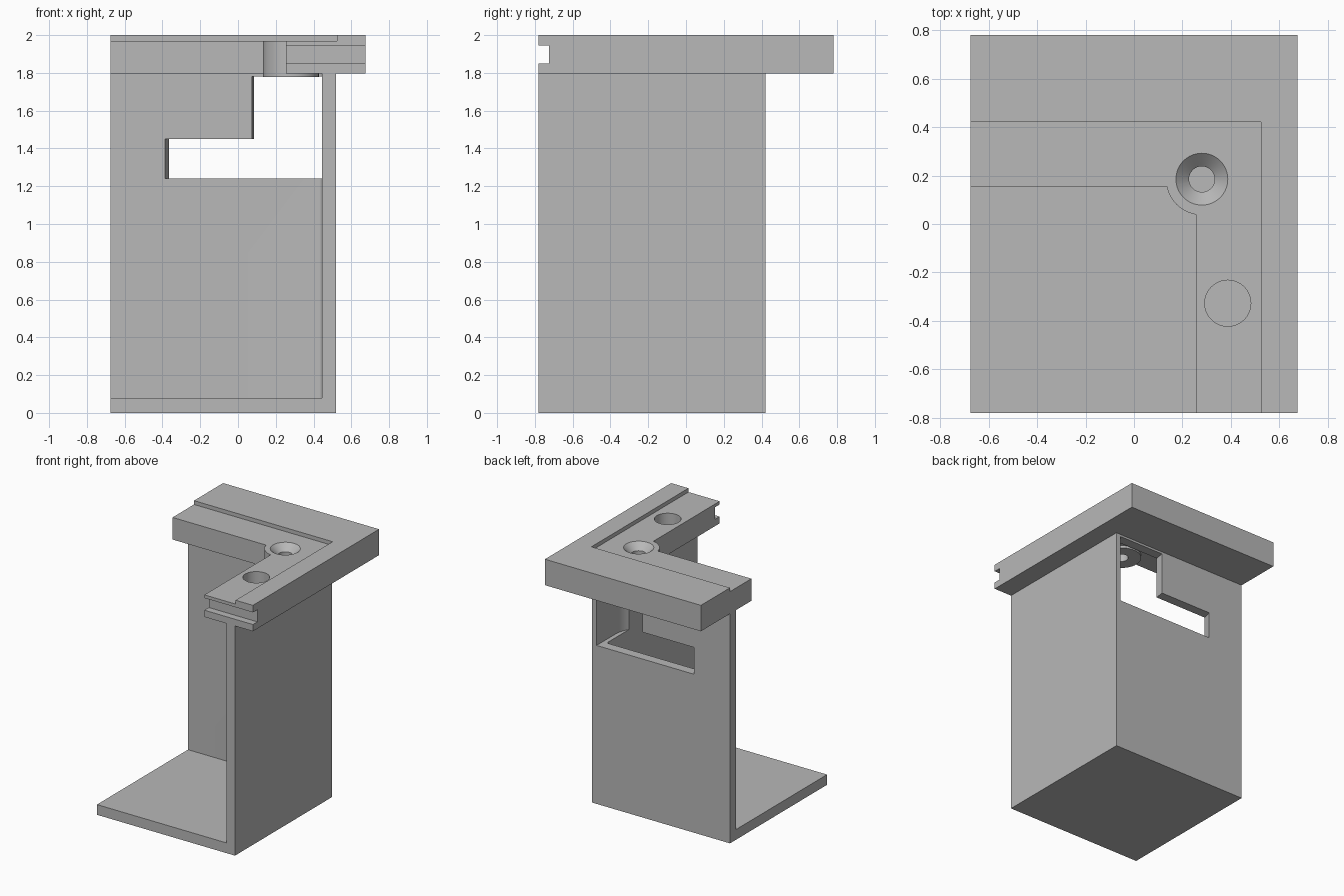
import bpy, bmesh, math

if "Cube" in bpy.data.objects:
    bpy.data.objects.remove(bpy.data.objects["Cube"])

grey = bpy.data.materials.new("plain_grey")
grey.diffuse_color = (0.48, 0.48, 0.48, 1)
grey.use_nodes = True
grey.node_tree.nodes["Principled BSDF"].inputs["Base Color"].default_value = grey.diffuse_color


def prism(name, pts, z0, z1):
    """Vertical prism from an XY outline."""
    bm = bmesh.new()
    face = bm.faces.new([bm.verts.new((x, y, z0)) for x, y in pts])
    ext = bmesh.ops.extrude_face_region(bm, geom=[face])
    for v in ext["geom"]:
        if isinstance(v, bmesh.types.BMVert):
            v.co.z = z1
    bmesh.ops.recalc_face_normals(bm, faces=bm.faces[:])
    mesh = bpy.data.meshes.new(name)
    bm.to_mesh(mesh)
    bm.free()
    mesh.materials.append(grey)
    ob = bpy.data.objects.new(name, mesh)
    bpy.context.collection.objects.link(ob)
    return ob


def box(name, x0, x1, y0, y1, z0, z1):
    return prism(name, [(x0, y0), (x1, y0), (x1, y1), (x0, y1)], z0, z1)


def arc(cx, cy, r, a0, a1, n):
    return [(cx + r * math.cos(math.radians(a0 + (a1 - a0) * i / n)),
             cy + r * math.sin(math.radians(a0 + (a1 - a0) * i / n))) for i in range(n + 1)]


def cylinder(name, cx, cy, r, z0, z1, n=64):
    return prism(name, arc(cx, cy, r, 0, 360, n)[:-1], z0, z1)


def boolean(target, tool, op="DIFFERENCE"):
    """Apply a boolean and discard the tool."""
    mod = target.modifiers.new("cut", "BOOLEAN")
    mod.operation, mod.object, mod.solver = op, tool, "EXACT"
    bpy.context.view_layer.objects.active = target
    bpy.ops.object.modifier_apply(modifier=mod.name)
    bpy.data.objects.remove(tool, do_unlink=True)


SX, SY = 0.28, 0.185  # screw hole centre

# Housing: floor, right wall and back wall with a small inner corner fillet
bracket = box("corner_bracket", -0.675, 0.52, -0.78, 0.42, 0, 1.83)
inner = [(-1, -1), (0.445, -1)] + arc(0.425, 0.325, 0.02, 0, 90, 6) + [(-1, 0.345)]
boolean(bracket, prism("hollow", inner, 0.08, 2.5))

# Tool access slot around the screw axis, open through the back
slot = [(0.48, 0.6)] + arc(SX, SY, 0.2, 0, -180, 32) + [(0.074, 0.345), (0.084, 0.42), (0.084, 0.6)]
boolean(bracket, prism("access_slot", slot, 1.24, 1.78))
# Low side window with a slanted end
window = [(-0.424, 0.2), (0.2, 0.2), (0.2, 0.5), (-0.344, 0.5)]
boolean(bracket, prism("side_window", window, 1.24, 1.45))

# L-shaped top flange and screw boss
flange = [(-0.675, 0.155), (0.255, 0.155), (0.255, -0.78), (0.675, -0.78), (0.675, 0.78), (-0.675, 0.78)]
boolean(bracket, prism("top_flange", flange, 1.797, 2.0), "UNION")
boolean(bracket, cylinder("screw_boss", SX, SY, 0.148, 1.778, 1.99), "UNION")

# Shallow top recess and the groove in the front end
boolean(bracket, box("top_recess", -1, 0.525, -1, 0.42, 1.97, 2.2))
boolean(bracket, box("front_groove", 0, 1, -1, -0.725, 1.85, 1.945))

# Blind round pocket and through screw hole
boolean(bracket, cylinder("round_pocket", 0.387, -0.327, 0.095, 1.84, 2.2))
boolean(bracket, cylinder("screw_hole", SX, SY, 0.053, 1.6, 2.2))

# Countersink: cone continued just above the surface
sink = cylinder("countersink", SX, SY, 1, 1.92, 1.98)
for v in sink.data.vertices:
    r = 0.053 if v.co.z < 1.95 else 0.1178
    v.co.x = SX + (v.co.x - SX) * r
    v.co.y = SY + (v.co.y - SY) * r
boolean(bracket, sink)

bpy.ops.object.select_all(action="DESELECT")
bracket.select_set(True)
bpy.context.view_layer.objects.active = bracket
bpy.ops.object.shade_smooth_by_angle(angle=math.radians(30))
